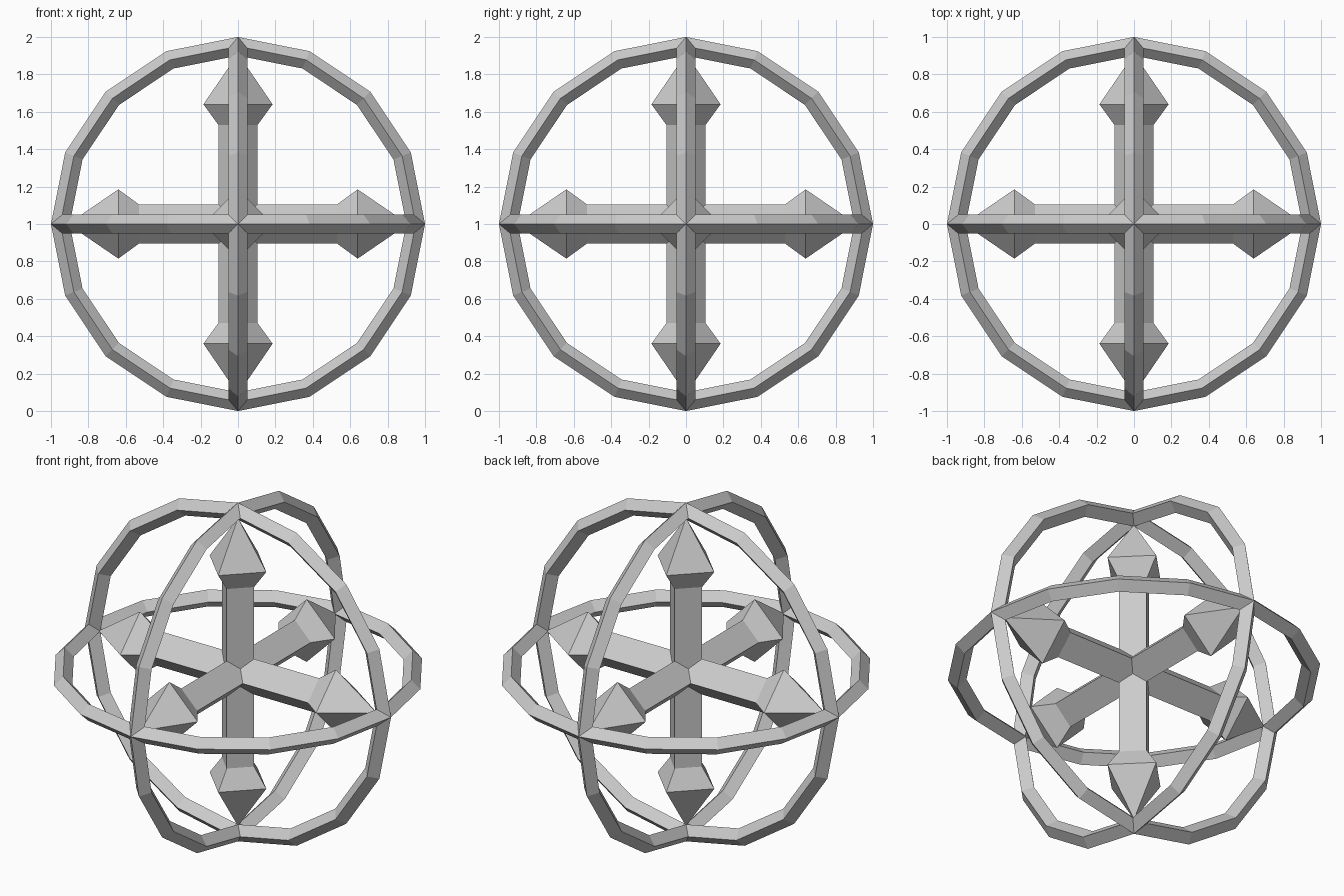
import bpy
import bmesh
from math import pi, cos, sin
from mathutils import Matrix

if "Cube" in bpy.data.objects:
    bpy.data.objects.remove(bpy.data.objects["Cube"])

CENTRE = Matrix.Translation((0, 0, 1))
# Both parts are built around z, then turned onto each axis
TURNS = {"x": Matrix.Rotation(pi / 2, 4, 'Y'),
         "y": Matrix.Rotation(pi / 2, 4, 'X'),
         "z": Matrix.Identity(4)}


def lathe(name, profile, sides, closed, turn):
    """Flat-faced object from a (radius, height) profile spun around z."""
    bm = bmesh.new()
    rows = []
    for r, h in profile:
        if r == 0:
            rows.append([bm.verts.new((0, 0, h))] * sides)
        else:
            rows.append([bm.verts.new((r * cos(2 * pi * i / sides),
                                       r * sin(2 * pi * i / sides), h))
                         for i in range(sides)])
    pairs = list(zip(rows, rows[1:]))
    if closed:
        pairs.append((rows[-1], rows[0]))
    for a, b in pairs:
        for i in range(sides):
            j = (i + 1) % sides
            corners = dict.fromkeys((a[i], a[j], b[j], b[i]))
            bm.faces.new(list(corners))
    bmesh.ops.recalc_face_normals(bm, faces=bm.faces)
    bm.transform(CENTRE @ turn)
    mesh = bpy.data.meshes.new(name)
    bm.to_mesh(mesh)
    bm.free()
    obj = bpy.data.objects.new(name, mesh)
    bpy.context.collection.objects.link(obj)
    return obj


# Diamond section of the 16-sided hoops
hoop = [(1.0, 0), (0.95, 0.05), (0.9, 0), (0.95, -0.05)]

# Double-headed arrow: four-sided shaft, flared collar and pointed tip
half = [(0.105, 0.53), (0.185, 0.64), (0, 0.91)]
arrow = [(r, -h) for r, h in reversed(half)] + half

for axis, turn in TURNS.items():
    lathe("hoop_around_" + axis, hoop, 16, True, turn)
    lathe("double_arrow_" + axis, arrow, 4, False, turn)
